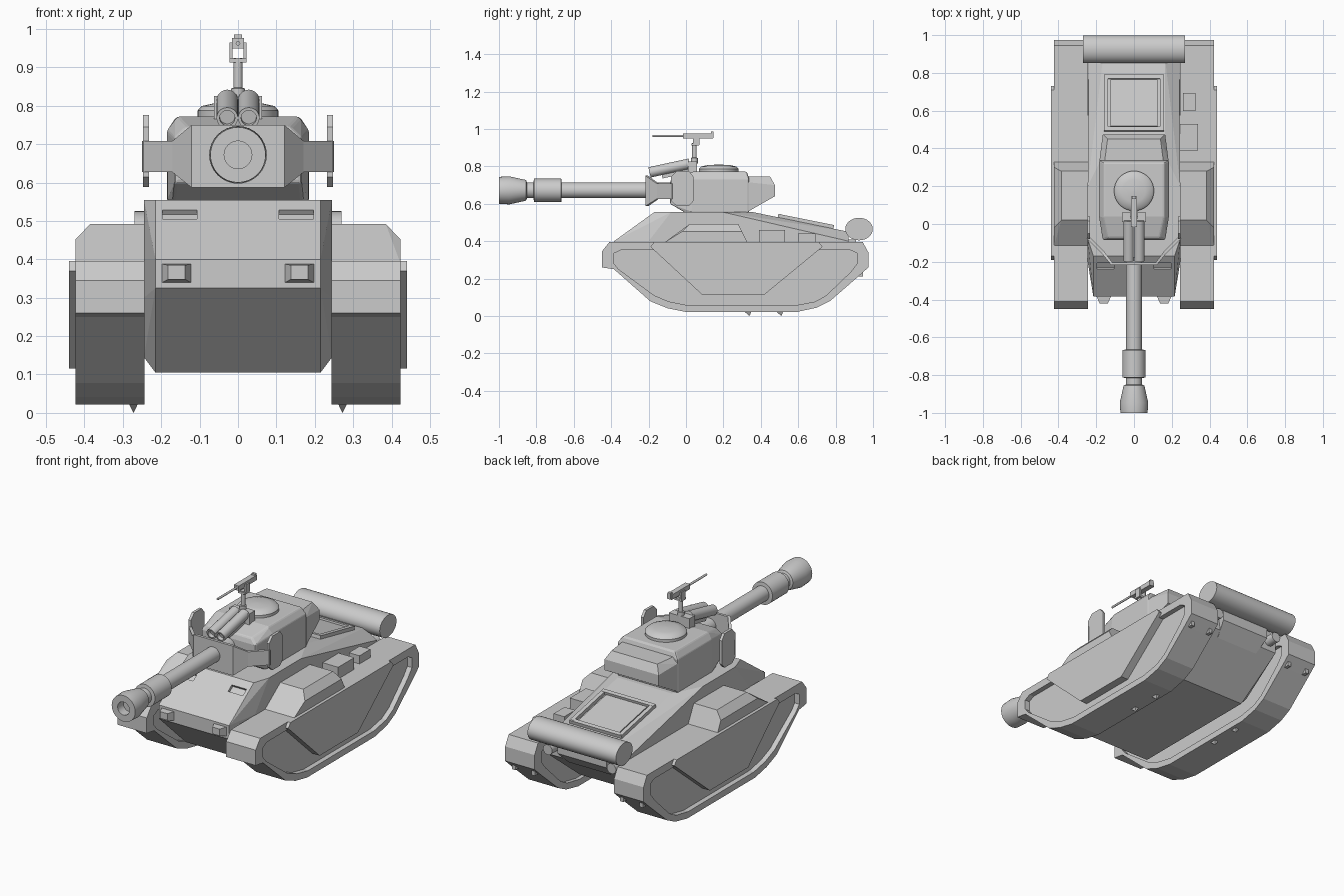
import bpy, bmesh, math
from mathutils import Vector, Matrix

if "Cube" in bpy.data.objects:
    bpy.data.objects.remove(bpy.data.objects["Cube"])


def finish(name, bm, mirror=False, smooth=False):
    bmesh.ops.recalc_face_normals(bm, faces=bm.faces)
    me = bpy.data.meshes.new(name)
    bm.to_mesh(me)
    bm.free()
    ob = bpy.data.objects.new(name, me)
    bpy.context.collection.objects.link(ob)
    if smooth:
        bpy.ops.object.select_all(action='DESELECT')
        ob.select_set(True)
        bpy.context.view_layer.objects.active = ob
        bpy.ops.object.shade_smooth_by_angle(angle=math.radians(35))
    if mirror:
        ob.modifiers.new("mirror", 'MIRROR').use_mirror_merge = False
    return ob


def convex(name, pts, mirror=False, both=False):
    """Convex solid through points; both=True adds the x-mirrored points."""
    bm = bmesh.new()
    for x, y, z in pts:
        bm.verts.new((x, y, z))
        if both:
            bm.verts.new((-x, y, z))
    res = bmesh.ops.convex_hull(bm, input=bm.verts)
    junk = [v for v in res["geom_interior"] if isinstance(v, bmesh.types.BMVert)]
    bmesh.ops.delete(bm, geom=junk, context='VERTS')
    bmesh.ops.dissolve_limit(bm, angle_limit=0.02, verts=bm.verts, edges=bm.edges)
    return finish(name, bm, mirror)


def box(name, c, size, rot=0, mirror=False):
    bm = bmesh.new()
    m = Matrix.Translation(c) @ Matrix.Rotation(rot, 4, 'X') @ Matrix.Diagonal((*size, 1))
    bmesh.ops.create_cube(bm, size=1, matrix=m)
    return finish(name, bm, mirror)


def prism(name, pts, x0, x1, mirror=False):
    """Side profile (y, z) extruded along x."""
    bm = bmesh.new()
    f = bm.faces.new([bm.verts.new((x0, y, z)) for y, z in pts])
    ext = bmesh.ops.extrude_face_region(bm, geom=[f])["geom"]
    bmesh.ops.translate(bm, vec=(x1 - x0, 0, 0),
                        verts=[v for v in ext if isinstance(v, bmesh.types.BMVert)])
    return finish(name, bm, mirror)


def lathe(name, prof, origin, direction, n=32, mirror=False, squash=1):
    """Profile of (radius, distance) turned around a direction."""
    bm = bmesh.new()
    m = Matrix.Translation(origin) @ Vector(direction).to_track_quat('Z', 'Y').to_matrix().to_4x4()
    rings = [[bm.verts.new(m @ Vector((r * math.cos(2 * math.pi * i / n),
                                       r * math.sin(2 * math.pi * i / n), d)))
              for i in range(n)] for r, d in prof]
    for a, b in zip(rings, rings[1:]):
        for i in range(n):
            bm.faces.new((a[i], a[(i + 1) % n], b[(i + 1) % n], b[i]))
    bm.faces.new(rings[0])
    bm.faces.new(rings[-1])
    for v in bm.verts:
        v.co.z = origin[2] + (v.co.z - origin[2]) * squash
    return finish(name, bm, mirror, smooth=True)


# Hull with chamfered front corners and sloping rear deck
hull = convex("hull", [
    (.215, -.385, .325), (.215, -.385, .40), (.215, -.17, .555),
    (.245, -.2, .30), (.245, -.2, .40), (.245, -.08, .555),
    (.215, -.15, .105), (.245, -.1, .145),
    (.245, .2, .555), (.165, .36, .555), (.165, .87, .45), (.24, .87, .40),
    (.24, .87, .31), (.215, .62, .105), (.245, .63, .145)], both=True)
slot = box("glacis_slot_cutter", (.152, -.223, .517), (.09, .04, .03), .624, mirror=True)
slot.hide_render = True
slot.display_type = 'WIRE'
cut = hull.modifiers.new("slots", 'BOOLEAN')
cut.object = slot
cut.operation = 'DIFFERENCE'

# Tracks: rim from paired outer and inner outlines, a web inside, an armour plate outside
outer = [(-.45, .26), (-.45, .345), (-.41, .395), (.945, .395), (.975, .34), (.975, .26),
         (.92, .21), (.77, .08), (.70, .045), (.594, .022), (0, .022), (-.1, .042),
         (-.19, .078), (-.385, .25)]
inner = [(-.385, .28), (-.385, .335), (-.35, .352), (.88, .352), (.915, .335), (.915, .28),
         (.88, .235), (.75, .11), (.69, .077), (.585, .057), (.01, .057), (-.09, .077),
         (-.17, .11), (-.36, .25)]
bm = bmesh.new()
loops = [[bm.verts.new((x, y, z)) for y, z in p]
         for x, p in ((.243, outer), (.423, outer), (.423, inner), (.243, inner))]
for k in range(4):
    a, b = loops[k], loops[(k + 1) % 4]
    for i in range(len(a)):
        j = (i + 1) % len(a)
        bm.faces.new((a[i], a[j], b[j], b[i]))
finish("track_rim", bm, mirror=True)
prism("track_web", inner, .265, .395, mirror=True)
prism("side_armour", [(-.19, .37), (-.17, .395), (.71, .395), (.73, .37), (.42, .115), (.085, .115)],
      .39, .44, mirror=True)
for y in (.33, .5):
    convex("track_stud", [(.26, y - .02, .025), (.285, y - .02, .025), (.26, y + .02, .025),
                          (.285, y + .02, .025), (.272, y + .01, 0)], mirror=True)
for x in (.27, .39):
    box("rear_stud", (x, .93, .225), (.02, .035, .03), mirror=True)

# Fender bulge and tool boxes
convex("fender_bulge", [(.24, -.12, .39), (.423, -.12, .39), (.24, .33, .39), (.423, .33, .39),
                        (.24, .02, .492), (.385, .02, .492), (.24, .28, .492), (.385, .28, .492),
                        (.423, -.02, .452), (.423, .3, .452)], mirror=True)
box("tool_box_large", (.292, .46, .425), (.095, .14, .07))
box("tool_box_small", (.292, .645, .415), (.065, .095, .05))

# Headlights
convex("headlight", [(x, y, z) for x0, x1, z0, z1, y in
                     ((.12, .20, .338, .388, -.38), (.138, .182, .348, .385, -.42))
                     for x in (x0, x1) for z in (z0, z1)], mirror=True)

# Engine hatch on the rear deck
SL = -.199
deck = lambda y: .555 - (y - .36) * .2059
box("engine_hatch", (0, .64, deck(.64) + .003), (.25, .25, .014), SL)
for y in (.502, .778):
    box("hatch_frame_cross", (0, y, deck(y) + .004), (.32, .022, .03), SL)
box("hatch_frame_side", (.149, .64, deck(.64) + .004), (.022, .29, .03), SL, mirror=True)

# Rear drum, exhausts and rear plate
lathe("rear_drum", [(.0735, 0), (.0735, .54)], (-.27, .925, .465), (1, 0, 0), 32, squash=.82)
lathe("exhaust", [(.028, 0), (.028, .09)], (.195, .84, .365), (0, 1, 0), 16, mirror=True)
convex("rear_plate", [(.15, .84, .41), (.15, .91, .41), (.15, .91, .35), (.13, .84, .28)], both=True)

# Turret body, rear bustle
turret = convex("turret", [
    (.185, .04, .55), (.185, .337, .55), (.185, .04, .735), (.185, .337, .735),
    (.16, .04, .772), (.16, .325, .772), (.165, -.085, .60), (.165, -.085, .715),
    (.135, -.075, .745), (.17, .0, .55)], both=True)
bev = turret.modifiers.new("soft_edges", 'BEVEL')
bev.width = .008
bev.segments = 2
convex("turret_bustle", [(.183, .335, .56), (.183, .335, .715), (.155, .335, .745),
                         (.165, .475, .64), (.165, .475, .70), (.14, .45, .745)], both=True)

# Gun shield: swept thin sheet with end plates
half = [(.245, -.07, .627, .708), (.165, -.15, .627, .708), (.118, -.21, .587, .75)]
stations = [(-x, y, a, b) for x, y, a, b in half] + half[::-1]
bm = bmesh.new()
cols = [(bm.verts.new((x, y, a)), bm.verts.new((x, y, b))) for x, y, a, b in stations]
for p, q in zip(cols, cols[1:]):
    bm.faces.new((p[0], q[0], q[1], p[1]))
sheet = finish("gun_shield", bm)
thick = sheet.modifiers.new("thickness", 'SOLIDIFY')
thick.thickness = .016
thick.offset = 0
prism("shield_end_plate", [(-.08, .615), (-.08, .745), (-.05, .776), (.015, .776), (.04, .745),
                           (.04, .615), (.015, .588), (-.05, .588)], .232, .247, mirror=True)

# Main gun
lathe("gun_barrel", [(.001, .05), (.036, .05), (.036, 0), (.072, 0), (.075, .055), (.055, .145),
                     (.042, .15), (.042, .185), (.062, .187), (.062, .333), (.042, .335),
                     (.042, .95)], (0, -1, .672), (0, 1, 0), 32)

# Cupola and bracket
lathe("cupola", [(.106, 0), (.106, .022), (.095, .034), (.06, .042), (.002, .045)],
      (0, .175, .765), (0, 0, 1), 32)
box("roof_bracket", (0, .035, .795), (.125, .05, .062))

# Twin launcher tubes
lathe("launcher_tube", [(.001, .02), (.02, .02), (.02, 0), (.028, 0), (.028, .22)],
      (.028, -.195, .768), (0, .97, .21), 20, mirror=True)
box("launcher_cradle", (0, -.06, .765), (.07, .14, .03), .21)

# Roof machine gun
lathe("gun_post", [(.018, 0), (.018, .03), (.012, .032), (.012, .11)], (0, .045, .815), (0, 0, 1), 16)
box("gun_cradle_base", (0, .05, .918), (.044, .04, .01))
box("gun_cradle_cheek", (.018, .055, .94), (.008, .035, .05), mirror=True)
box("machine_gun_body", (0, .065, .963), (.03, .16, .027))
box("machine_gun_grip", (0, .14, .968), (.02, .015, .035))
lathe("machine_gun_barrel", [(.006, 0), (.006, .17)], (0, -.178, .963), (0, 1, 0), 12)
